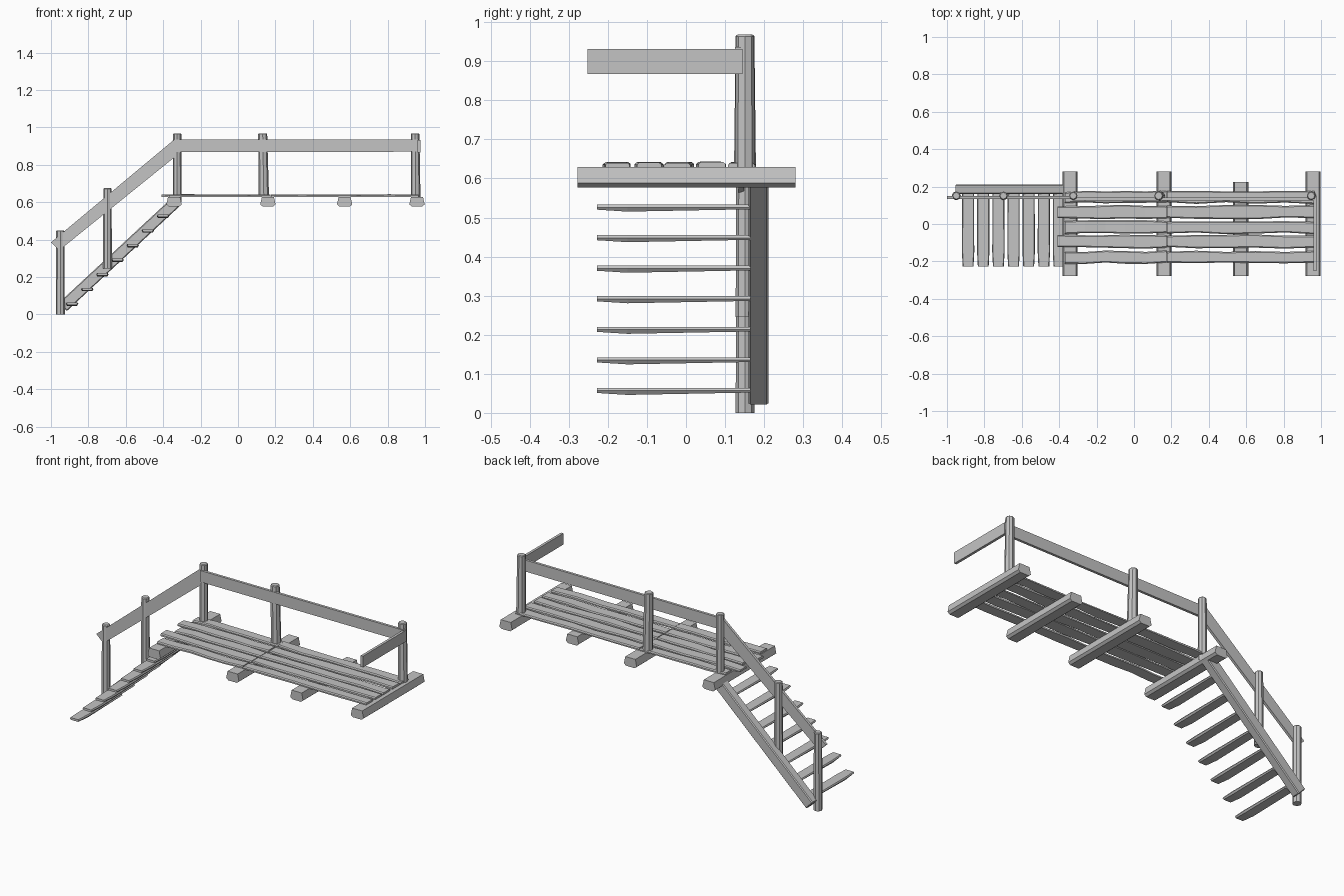
import bpy, bmesh, random
from mathutils import Vector

random.seed(4)
if "Cube" in bpy.data.objects:
    bpy.data.objects.remove(bpy.data.objects["Cube"], do_unlink=True)

mat = bpy.data.materials.new("weathered grey wood")
mat.use_nodes = True
grey = (0.55, 0.55, 0.55, 1)
mat.diffuse_color = grey
mat.node_tree.nodes["Principled BSDF"].inputs["Base Color"].default_value = grey


def finish(name, bm, bevel=0):
    bmesh.ops.recalc_face_normals(bm, faces=bm.faces)
    mesh = bpy.data.meshes.new(name)
    bm.to_mesh(mesh)
    bm.free()
    mesh.materials.append(mat)
    ob = bpy.data.objects.new(name, mesh)
    bpy.context.collection.objects.link(ob)
    if bevel:
        mod = ob.modifiers.new("worn edges", 'BEVEL')
        mod.width, mod.segments = bevel, 1
    return ob


def loft(name, rings, bevel=0):
    """Join matching rings of points into a closed solid."""
    bm = bmesh.new()
    loops = [[bm.verts.new(p) for p in ring] for ring in rings]
    for a, b in zip(loops, loops[1:]):
        for i in range(len(a)):
            j = (i + 1) % len(a)
            bm.faces.new((a[i], a[j], b[j], b[i]))
    bm.faces.new(loops[0])
    bm.faces.new(loops[-1])
    return finish(name, bm, bevel)


def slab(name, outline, y0, y1, bevel=0):
    """Extrude an x-z outline from y0 to y1."""
    return loft(name, [[(x, y, z) for x, z in outline] for y in (y0, y1)], bevel)


def post(name, x, z0, z1, r0=0.024, r1=0.022, lean=0):
    """Slightly tapered log with a chamfered top."""
    bm = bmesh.new()
    bmesh.ops.create_cone(bm, cap_ends=True, segments=8, radius1=r0, radius2=r1,
                          depth=z1 - z0)
    for v in bm.verts:
        if v.co.z > 0:
            v.co.x += lean
        v.co += Vector((x, 0.151, (z0 + z1) / 2))
    top = [e for e in bm.edges if all(v.co.z > z1 - 0.001 for v in e.verts)]
    bmesh.ops.bevel(bm, geom=top, offset=0.004, segments=1, affect='EDGES')
    finish(name, bm)


def plank(name, x0, x1, y0, y1, z0, z1):
    """Hand-sawn board along x with wavy edges and a narrower top."""
    steps = 5
    rings = []
    for i in range(steps + 1):
        x = x0 + (x1 - x0) * i / steps
        a = y0 + random.uniform(-0.005, 0.005)
        b = y1 + random.uniform(-0.005, 0.005)
        t = z1 + random.uniform(-0.002, 0.002)
        rings.append([(x, a, z0), (x, b, z0), (x, b, t - 0.005),
                      (x, b - 0.006, t), (x, a + 0.006, t), (x, a, t - 0.005)])
    loft(name, rings)


# Cross beams under the deck
for i, (x, back) in enumerate([(-0.342, 0.28), (0.16, 0.28), (0.57, 0.225), (0.957, 0.28)]):
    slab(f"cross_beam_{i + 1}",
         [(x - 0.028, 0.577), (x + 0.028, 0.577), (x + 0.041, 0.588),
          (x + 0.032, 0.629), (x - 0.032, 0.629), (x - 0.041, 0.588)], -0.278, back)

# Deck boards, each row in two lengths meeting on the second beam
rows = [(-0.21, -0.145), (-0.127, -0.06), (-0.05, 0.016), (0.03, 0.098), (0.112, 0.173)]
for i, (y0, y1) in enumerate(rows):
    start = -0.41 if i in (1, 3) else -0.37
    plank(f"deck_board_{i + 1}_a", start, 0.173, y0, y1, 0.628, 0.641)
    plank(f"deck_board_{i + 1}_b", 0.177, 0.965, y0, y1, 0.628, 0.641)

# Handrail posts
post("stair_post_bottom", -0.95, 0, 0.45)
post("stair_post_middle", -0.698, 0.245, 0.675)
post("deck_post_left_end", -0.325, 0.6, 0.968)
post("deck_post_middle", 0.138, 0.628, 0.968, 0.028, 0.024, -0.006)
post("deck_post_right_end", 0.95, 0.6, 0.968, 0.026, 0.023, -0.003)

# Handrails
slab("deck_handrail", [(-0.33, 0.868), (0.97, 0.87), (0.97, 0.936), (-0.33, 0.934)],
     0.126, 0.141)
slab("stair_handrail", [(-1.0, 0.385), (-0.955, 0.343), (-0.305, 0.868), (-0.34, 0.936)],
     0.134, 0.149)
slab("end_handrail", [(0.961, 0.867), (0.976, 0.867), (0.976, 0.932), (0.961, 0.932)],
     -0.252, 0.145)

# Stair stringer
slab("stair_stringer", [(-0.958, 0.062), (-0.915, 0.018), (-0.305, 0.585), (-0.348, 0.628)],
     0.16, 0.211, 0.005)

# Treads, thinner towards the stringer
for i in range(7):
    x = -0.887 + 0.081 * i
    z = 0.057 + 0.0782 * i
    rings = []
    for y, w, low in [(-0.228, 0.029, 0.006), (-0.15, 0.033, 0.011), (0.165, 0.032, 0.005)]:
        rings.append([(x - w + 0.006, y, z - low), (x + w - 0.006, y, z - low),
                      (x + w, y, z), (x + w - 0.004, y, z + 0.007),
                      (x - w + 0.004, y, z + 0.007), (x - w, y, z)])
    loft(f"stair_tread_{i + 1}", rings)
